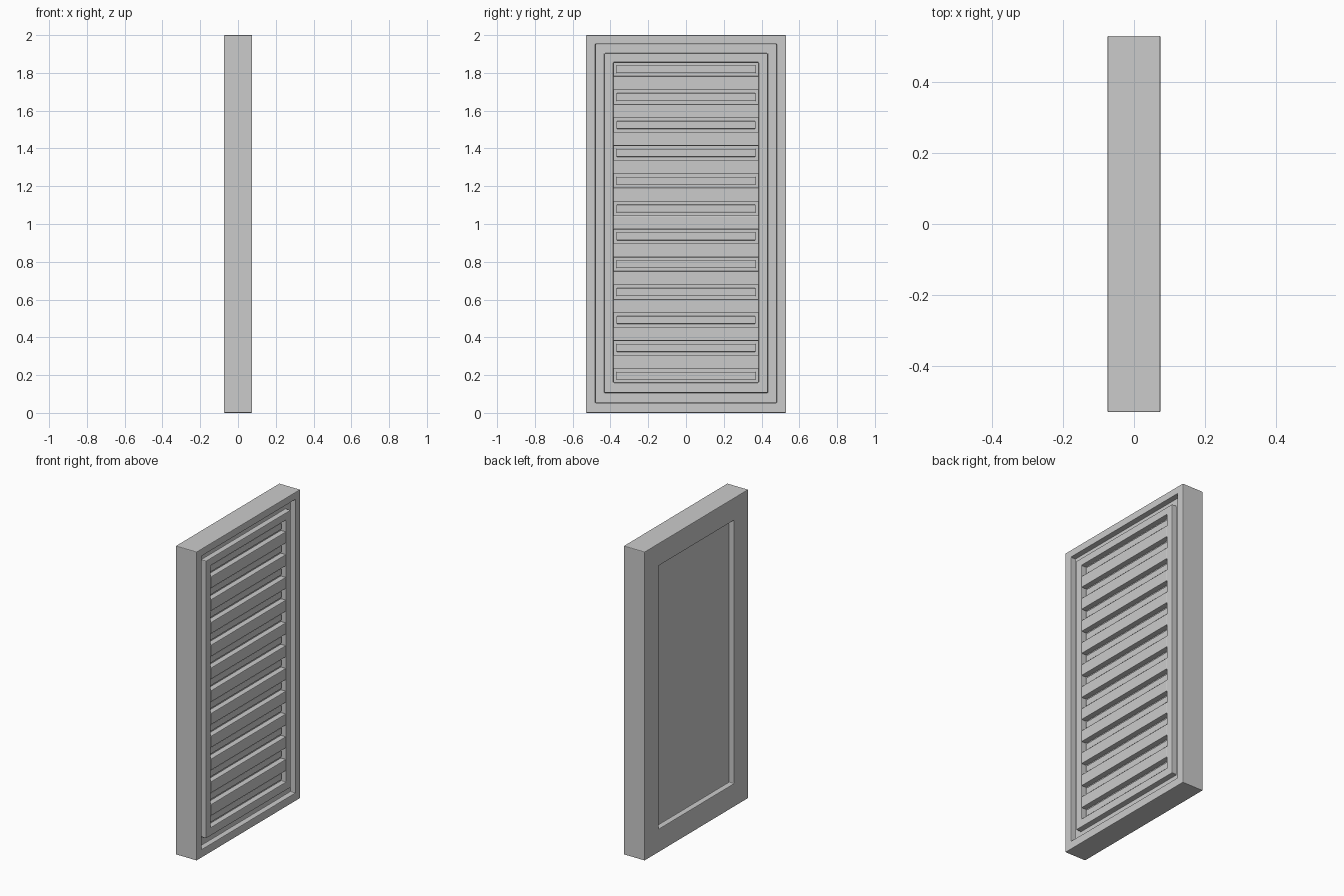
import bpy, bmesh

if "Cube" in bpy.data.objects:
    bpy.data.objects.remove(bpy.data.objects["Cube"])

FACE, FLOOR = 0.075, 0.04        # front face and recess depth along x
HALF, TOP = 0.53, 2.0
OPEN_Y, OPEN_LO, OPEN_HI = 0.385, 0.16, 1.856
SLOTS = 12


def finish(name, bm, bevel):
    bmesh.ops.recalc_face_normals(bm, faces=bm.faces)
    me = bpy.data.meshes.new(name)
    bm.to_mesh(me)
    bm.free()
    ob = bpy.data.objects.new(name, me)
    bpy.context.collection.objects.link(ob)
    mod = ob.modifiers.new("soft_edges", 'BEVEL')
    mod.width, mod.segments = bevel, 2
    mod.limit_method = 'ANGLE'
    return ob


def box(name, x0, x1, half_y, z0, z1, bevel):
    bm = bmesh.new()
    bmesh.ops.create_cube(bm, size=1)
    for v in bm.verts:
        v.co = (x1 if v.co.x > 0 else x0,
                half_y if v.co.y > 0 else -half_y,
                z1 if v.co.z > 0 else z0)
    return finish(name, bm, bevel)


# Framed panel: nested rectangles (x, half width, bottom, top) from back to front
profile = [
    (-FLOOR, OPEN_Y, 0.15, 1.855), (-FACE, OPEN_Y, 0.15, 1.855),
    (-FACE, HALF, 0, TOP), (FACE, HALF, 0, TOP),
    (FACE, 0.48, 0.053, 1.953), (FLOOR, 0.48, 0.053, 1.953),
    (FLOOR, 0.433, 0.107, 1.904), (FACE, 0.433, 0.107, 1.904),
    (FACE, OPEN_Y, OPEN_LO, OPEN_HI), (FLOOR, OPEN_Y, OPEN_LO, OPEN_HI),
]
bm = bmesh.new()
rings = [[bm.verts.new(p) for p in ((x, -h, lo), (x, h, lo), (x, h, hi), (x, -h, hi))]
         for x, h, lo, hi in profile]
for a, b in zip(rings, rings[1:]):
    for i in range(4):
        j = (i + 1) % 4
        bm.faces.new((a[i], a[j], b[j], b[i]))
bm.faces.new(rings[0])
bm.faces.new(rings[-1])
finish("framed_panel", bm, 0.004)

# Raised slats with a low rib in every slot between them
step = (OPEN_HI - OPEN_LO) / (2 * SLOTS - 1)
for i in range(SLOTS):
    z = OPEN_LO + 2 * i * step
    box(f"slot_rib_{i + 1}", FLOOR - 0.01, 0.055, 0.368, z + 0.016, z + step - 0.016, 0.004)
    if i < SLOTS - 1:
        box(f"slat_{i + 1}", FLOOR - 0.01, FACE, OPEN_Y, z + step, z + 2 * step, 0.004)
